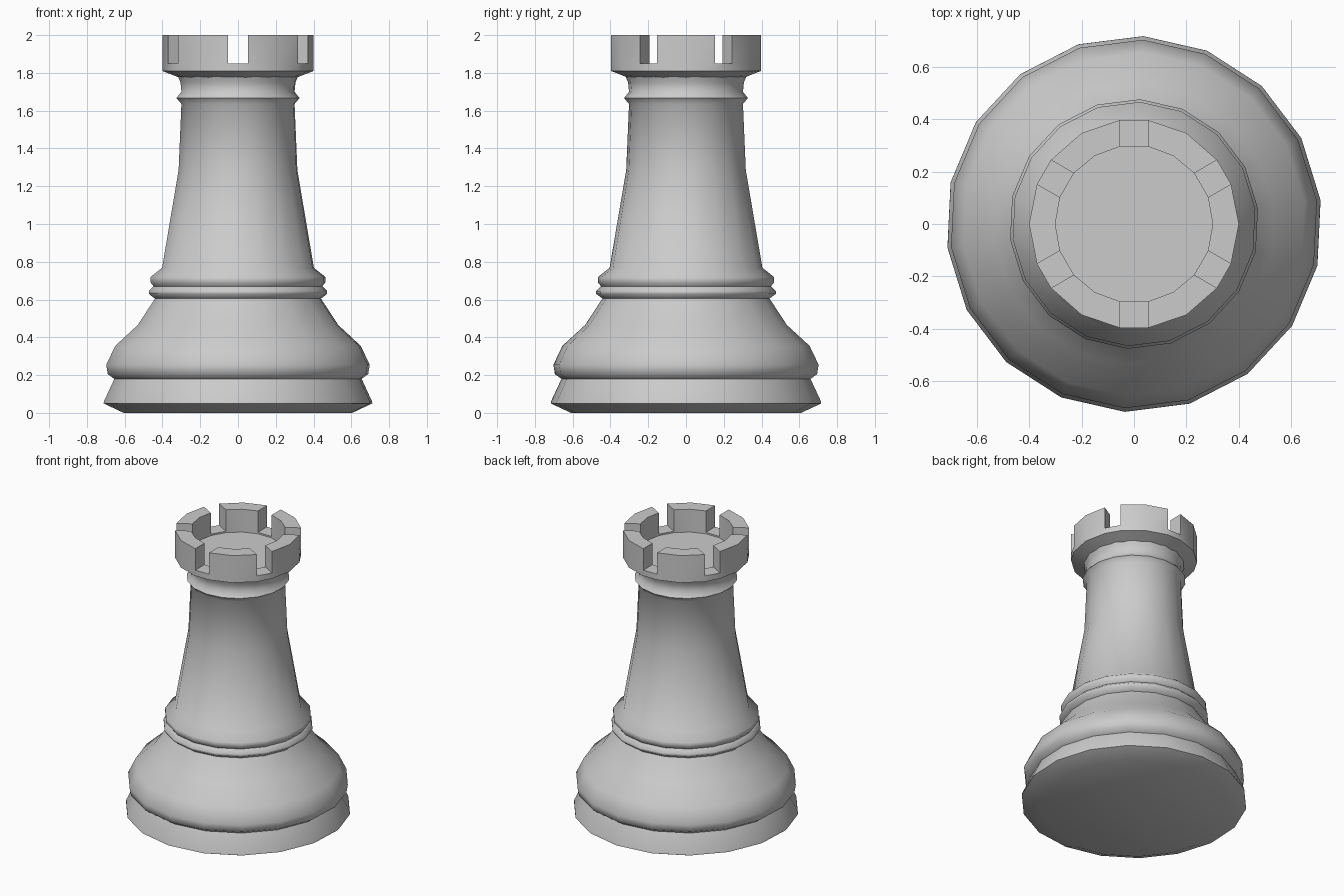
import bpy, bmesh
from math import sin, cos, asin, radians, pi

if "Cube" in bpy.data.objects:
    bpy.data.objects.remove(bpy.data.objects["Cube"])


def finish(bm, name, angle):
    bmesh.ops.recalc_face_normals(bm, faces=bm.faces)
    mesh = bpy.data.meshes.new(name)
    bm.to_mesh(mesh)
    bm.free()
    obj = bpy.data.objects.new(name, mesh)
    bpy.context.collection.objects.link(obj)
    bpy.ops.object.select_all(action='DESELECT')
    obj.select_set(True)
    bpy.context.view_layer.objects.active = obj
    bpy.ops.object.shade_smooth_by_angle(angle=radians(angle))
    return obj


def ring(bm, r, z, angles):
    return [bm.verts.new((r * cos(a), r * sin(a), z)) for a in angles]


def bridge(bm, low, high, keep=lambda i: True):
    n = len(low)
    for i in range(n):
        if keep(i):
            j = (i + 1) % n
            bm.faces.new((low[i], low[j], high[j], high[i]))


# Turned body: base, waist rings, tapered shaft and collar
profile = [(0.61, 0), (0.717, 0.05), (0.715, 0.062), (0.66, 0.18), (0.695, 0.205),
           (0.703, 0.255), (0.655, 0.355), (0.535, 0.465), (0.443, 0.605),
           (0.476, 0.63), (0.476, 0.645), (0.45, 0.67), (0.466, 0.69),
           (0.466, 0.72), (0.405, 0.768), (0.317, 1.285), (0.302, 1.635),
           (0.328, 1.667), (0.302, 1.70), (0.307, 1.75), (0.32, 1.78)]
angles = [radians(7.2 + 20 * i) for i in range(18)]
bm = bmesh.new()
rings = [ring(bm, r, z, angles) for r, z in profile]
for a, b in zip(rings, rings[1:]):
    bridge(bm, a, b)
bm.faces.new(rings[0])
finish(bm, "body", 60)

# Crown: ring with six parallel-sided notches between merlons
RO, RI, HALF = 0.4, 0.3, 0.053


def crown_angles(r):
    d = asin(HALF / r)
    return [k * pi / 3 + o for k in range(6) for o in (0, pi / 6 - d, pi / 6 + d)]


out_a, in_a = crown_angles(RO), crown_angles(RI)
bm = bmesh.new()
neck = ring(bm, 0.31, 1.775, out_a)
lip = ring(bm, RO, 1.81, out_a)
out_low = ring(bm, RO, 1.85, out_a)
out_top = ring(bm, RO, 2.0, out_a)
in_top = ring(bm, RI, 2.0, in_a)
in_low = ring(bm, RI, 1.85, in_a)
floor = ring(bm, RI, 1.84, in_a)


def is_merlon(i):
    return i % 3 != 1


bridge(bm, neck, lip)
bridge(bm, lip, out_low)
bridge(bm, out_low, out_top, is_merlon)
bridge(bm, out_top, in_top, is_merlon)
bridge(bm, in_top, in_low, is_merlon)
bridge(bm, out_low, in_low, lambda i: not is_merlon(i))
bridge(bm, in_low, floor)
bm.faces.new(floor)
# Notch side walls
for i in range(18):
    if i % 3:
        bm.faces.new((out_low[i], out_top[i], in_top[i], in_low[i]))
finish(bm, "crown", 60)
